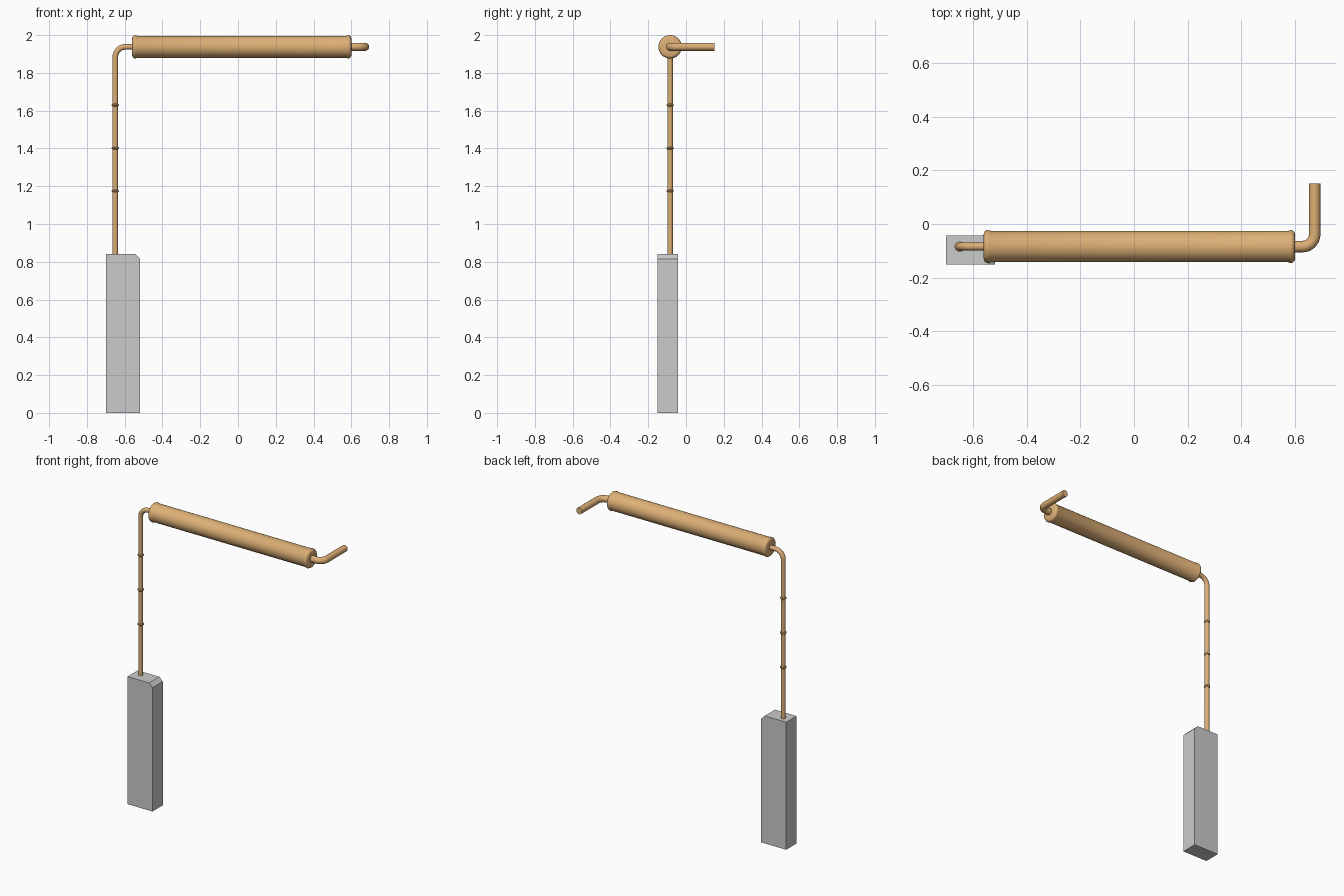
import bpy, bmesh
from math import pi, sin, cos, radians
from mathutils import Matrix, Vector

if "Cube" in bpy.data.objects:
    bpy.data.objects.remove(bpy.data.objects["Cube"])

tan = bpy.data.materials.new("tan_paint")
tan.diffuse_color = (0.72, 0.43, 0.18, 1)
tan.use_nodes = True
tan.node_tree.nodes["Principled BSDF"].inputs["Base Color"].default_value = tan.diffuse_color
Y, Z = -0.084, 1.938      # axis shared by the pipes and the drum


def smooth(ob):
    ob.data.materials.append(tan)
    bpy.ops.object.select_all(action='DESELECT')
    ob.select_set(True)
    bpy.context.view_layer.objects.active = ob
    bpy.ops.object.shade_smooth_by_angle(angle=radians(35))


def mesh_object(name, bm):
    bmesh.ops.recalc_face_normals(bm, faces=bm.faces)
    me = bpy.data.meshes.new(name)
    bm.to_mesh(me)
    bm.free()
    ob = bpy.data.objects.new(name, me)
    bpy.context.collection.objects.link(ob)
    return ob


def lathe(name, profile, matrix, sides=48):
    """Closed solid of revolution about z from (radius, height) pairs."""
    bm = bmesh.new()
    rings = [[bm.verts.new((r * cos(2 * pi * i / sides), r * sin(2 * pi * i / sides), h))
              for i in range(sides)] for r, h in profile]
    for a, b in zip(rings, rings[1:]):
        for i in range(sides):
            j = (i + 1) % sides
            bm.faces.new((a[i], a[j], b[j], b[i]))
    bm.faces.new(rings[0])
    bm.faces.new(rings[-1])
    bm.transform(matrix)
    smooth(mesh_object(name, bm))


def bent_pipe(name, start, corner, end, bend, radius, steps=12):
    """Round pipe running start -> corner -> end with a 90 degree bend."""
    s, c, e = Vector(start), Vector(corner), Vector(end)
    u, v = (s - c).normalized(), (e - c).normalized()
    centre = c + (u + v) * bend
    pts = [s]
    for k in range(steps + 1):
        t = pi / 2 * k / steps
        pts.append(centre - v * bend * cos(t) - u * bend * sin(t))
    pts.append(e)
    cu = bpy.data.curves.new(name, 'CURVE')
    cu.dimensions = '3D'
    cu.bevel_depth = radius
    cu.bevel_resolution = 6
    cu.use_fill_caps = True
    sp = cu.splines.new('POLY')
    sp.points.add(len(pts) - 1)
    for p, q in zip(sp.points, pts):
        p.co = (*q, 1)
    ob = bpy.data.objects.new(name, cu)
    bpy.context.collection.objects.link(ob)
    bpy.ops.object.select_all(action='DESELECT')
    ob.select_set(True)
    bpy.context.view_layer.objects.active = ob
    bpy.ops.object.convert(target='MESH')
    smooth(bpy.context.view_layer.objects.active)


# Grey base block with one chamfered top edge
bm = bmesh.new()
outline = [(-0.70, 0), (-0.518, 0), (-0.518, 0.815), (-0.543, 0.84), (-0.70, 0.84)]
face = bm.faces.new([bm.verts.new((x, -0.15, z)) for x, z in outline])
ext = bmesh.ops.extrude_face_region(bm, geom=[face])
bmesh.ops.translate(bm, vec=(0, 0.107, 0),
                    verts=[g for g in ext["geom"] if isinstance(g, bmesh.types.BMVert)])
mesh_object("base_block", bm)

# Upright pipe bending into the drum
bent_pipe("upright_pipe", (-0.65, Y, 0.83), (-0.65, Y, Z), (-0.55, Y, Z), 0.055, 0.0148)

# Joint collars on the upright
for i, z in enumerate((1.175, 1.402, 1.63)):
    lathe(f"pipe_collar_{i + 1}",
          [(0.0145, -0.007), (0.019, -0.003), (0.019, 0.003), (0.0145, 0.007)],
          Matrix.Translation((-0.65, Y, z)), 28)

# Drum with a rounded bead at each end
half = 0.58
bead = [(0.046, half), (0.053, half - 0.002), (0.059, half - 0.007), (0.062, half - 0.014),
        (0.061, half - 0.020), (0.0585, half - 0.026)]
drum = [(r, -h) for r, h in bead] + bead[::-1]
lathe("drum", drum, Matrix.Translation((0.02, Y, Z)) @ Matrix.Rotation(pi / 2, 4, 'Y'))

# Thicker outlet pipe turning backwards
bent_pipe("outlet_pipe", (0.59, Y, Z), (0.673, Y, Z), (0.673, 0.15, Z), 0.045, 0.0215)
